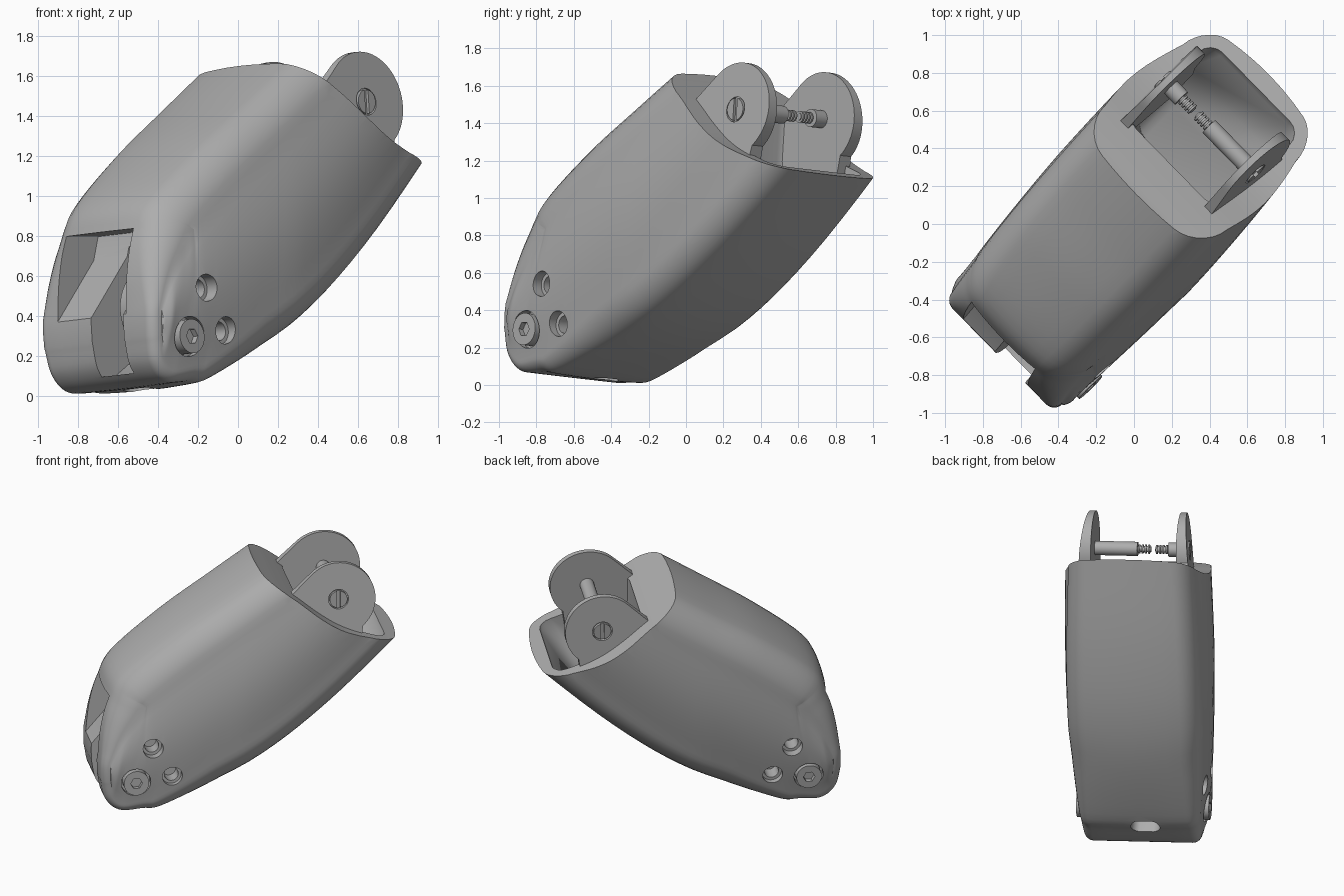
import bpy, bmesh, math
from mathutils import Matrix, Vector

old = bpy.data.objects.get("Cube")
if old:
    bpy.data.objects.remove(old, do_unlink=True)

grey = bpy.data.materials.new("matte_grey")
grey.use_nodes = True
grey.diffuse_color = (0.42, 0.42, 0.42, 1)
grey.node_tree.nodes["Principled BSDF"].inputs["Base Color"].default_value = (0.42, 0.42, 0.42, 1)
parts = []


def finish(name, bm, keep=True):
    bmesh.ops.recalc_face_normals(bm, faces=bm.faces)
    mesh = bpy.data.meshes.new(name)
    bm.to_mesh(mesh)
    bm.free()
    obj = bpy.data.objects.new(name, mesh)
    bpy.context.collection.objects.link(obj)
    mesh.materials.append(grey)
    if keep:
        parts.append(obj)
    else:
        obj.hide_render = True
    return obj


def prism(name, pts, s0, s1, keep=True, bevel=0, lean=0):
    """Side profile (along, up) extruded across the width; lean tilts the outer face."""
    bm = bmesh.new()
    a = [bm.verts.new((u, s0, v)) for u, v in pts]
    b = [bm.verts.new((u, s1 + lean * (v - 1.447), v)) for u, v in pts]
    bm.faces.new(a)
    bm.faces.new(b[::-1])
    for i in range(len(pts)):
        j = (i + 1) % len(pts)
        bm.faces.new((a[i], b[i], b[j], a[j]))
    if bevel:
        rims = [e for e in bm.edges if abs(e.verts[0].co.y - e.verts[1].co.y) < 1e-5]
        bmesh.ops.bevel(bm, geom=rims, offset=bevel, segments=4, profile=0.5, affect='EDGES')
    return finish(name, bm, keep)


def rod(name, u, v, s0, s1, r, keep=True, sides=40):
    pts = [(u + r * math.cos(2 * math.pi * i / sides), v + r * math.sin(2 * math.pi * i / sides))
           for i in range(sides)]
    return prism(name, pts, s0, s1, keep)


def cut(obj, cutter):
    mod = obj.modifiers.new("cut", 'BOOLEAN')
    mod.operation = 'DIFFERENCE'
    mod.solver = 'EXACT'
    mod.object = cutter
    bpy.context.view_layer.objects.active = obj
    bpy.ops.object.modifier_apply(modifier=mod.name)
    bpy.data.objects.remove(cutter, do_unlink=True)


def spline(ctrl, steps=6):
    """Smooth curve through the control points."""
    p = [Vector(c) for c in ctrl]
    p = [2 * p[0] - p[1]] + p + [2 * p[-1] - p[-2]]
    out = []
    for i in range(1, len(p) - 2):
        a, b, c, d = p[i - 1:i + 3]
        for k in range(steps):
            t = k / steps
            out.append(0.5 * (2 * b + (c - a) * t + (2 * a - 5 * b + 4 * c - d) * t * t
                              + (3 * b - a - 3 * c + d) * t ** 3))
    return out + [p[-2]]


def clamp(x):
    return min(1, max(0, x))


# Shell: side profile swept across the width, rolled over into bulging flanks
top = spline([(-1.0, .36), (-.98, .6), (-.93, .8), (-.84, .98),
              (-.5, 1.25), (-.15, 1.48), (.14, 1.67), (.6, 1.97)])
bottom = spline([(-1.0, .27), (-.97, .13), (-.88, .045), (-.72, .035),
                 (-.54, .05), (.03, .295), (.58, .685), (1.3, 1.34)])
n = len(top)
loop = bottom + top[::-1]


def section(i):
    """Points from the middle of the width out to the flank, for one profile point."""
    p = loop[i]
    d = (loop[(i + 1) % (2 * n)] - loop[i - 1]).normalized()
    inward = Vector((-d.y, d.x))
    soft = max(clamp((p.x + .85) / .7), clamp((p.y - .4) / .5))
    r = .06 + (.13 if i >= n else .08) * soft
    half = .462 - .04 * (p.x - .1) ** 2 - .1 * max(0, .3 - p.y)
    spots = [((half - r) * a, 0) for a in (0, .35, .7, 1)]
    spots += [(half - r + r * math.sin(t), r * (1 - math.cos(t)))
              for t in [math.pi / 14 * k for k in range(1, 8)]]
    out = []
    for s, drop in spots:
        q = p + inward * (drop + .05 * soft * (s / half) ** 2)
        out.append(Vector((q.x, s, q.y)))
    return out


bm = bmesh.new()
half_rings = list(zip(*[section(i) for i in range(2 * n)]))
rings = []
for sign, layers in ((-1, half_rings[:0:-1]), (1, half_rings)):
    for layer in layers:
        rings.append([bm.verts.new((c.x, sign * c.y, c.z)) for c in layer])
for a, b in zip(rings, rings[1:]):
    for i in range(2 * n):
        j = (i + 1) % (2 * n)
        bm.faces.new((a[i], a[j], b[j], b[i]))
ROWS = 8
for sign, ring in ((-1, rings[0]), (1, rings[-1])):
    strips = []
    for i in range(n):
        low, high = ring[i], ring[2 * n - 1 - i]
        bulge = sign * min(.037, .09 * (high.co - low.co).length)
        strip = [low]
        for k in range(1, ROWS):
            c = low.co.lerp(high.co, k / ROWS)
            c.y += bulge * math.sin(math.pi * k / ROWS)
            strip.append(bm.verts.new(c))
        strips.append(strip + [high])
    for a, b in zip(strips, strips[1:]):
        for k in range(ROWS):
            bm.faces.new((a[k], b[k], b[k + 1], a[k + 1]))
    # close the two short ends of the flank
    for strip, i, j in ((strips[0], 0, 2 * n - 1), (strips[-1], n - 1, n)):
        bm.faces.new(strip)
shell = finish("shell", bm)

# Scooped rear rim and hollow behind it
rim = spline([(-.1, 1.84), (.1, 1.67), (.24, 1.57), (.36, 1.48), (.5, 1.365),
              (.64, 1.27), (.8, 1.2), (1.05, 1.125), (1.5, 1.03)], 4)
cut(shell, prism("scoop_cutter", [tuple(p) for p in rim] + [(1.5, 2.3), (-.1, 2.3)], -1, 1, False))
cut(shell, prism("hollow_cutter", [(.36, 1.9), (.36, .74), (.58, .83), (.78, .98),
                                   (.95, 1.11), (1.0, 1.2), (1.1, 1.9)], -.345, .345, False, .09))

# Front window with sloping sill, and the channel below it
cut(shell, prism("window_cutter", [(-1.2, .165), (-.72, .7), (-.68, .82), (-1.2, .82)], -.22, .27, False))
cut(shell, prism("channel_cutter", [(-1.2, .08), (-.85, .1), (-.6, .25), (-.6, .75), (-1.2, .75)],
                 -.2, .03, False))

# Drain slot underneath
slot = bmesh.new()
ends = [slot.verts.new((-.66 + .07 * math.sin(a), .04 + math.copysign(.04, math.cos(a)) + .06 * math.cos(a), -.1))
        for a in [math.pi * (i + .5) / 12 for i in range(24)]]
base = slot.faces.new(ends)
up = bmesh.ops.extrude_face_region(slot, geom=[base])
bmesh.ops.translate(slot, vec=(0, 0, .22), verts=[g for g in up["geom"] if isinstance(g, bmesh.types.BMVert)])
cut(shell, finish("slot_cutter", slot, False))

# Stepped screw holes, bolts, lugs and cover screws on both sides
BOLT, PIVOT = (-.77, .26), (.645, 1.447)
for side, label in ((-1, "left"), (1, "right")):
    for u, v in ((-.653, .503), (-.522, .29)):
        cut(shell, rod("bore_cutter", u, v, side * .39, side * .7, .068, False))
        cut(shell, rod("bore_cutter", u, v, side * .28, side * .7, .048, False))
    cut(shell, rod("bolt_cutter", *BOLT, side * .38, side * .7, .1, False))

    bolt = rod("bolt_head_" + label, *BOLT, side * .37, side * .452, .086)
    cut(bolt, rod("hex_cutter", *BOLT, side * .42, side * .6, .04, False, 6))

    arc = [math.radians(a) for a in range(-50, 136, 5)]
    lug_pts = [(PIVOT[0] + .253 * math.cos(a), PIVOT[1] + .253 * math.sin(a)) for a in arc]
    lug = prism("lug_" + label, lug_pts + [(.33, 1.5), (.37, 1.2), (.6, 1.0), (.78, 1.08)],
                side * .29, side * .352, lean=side * -.1)
    cut(lug, rod("recess_cutter", *PIVOT, side * .335, side * .5, .068, False))
    cover = rod("cover_screw_" + label, *PIVOT, side * .31, side * .356, .06)
    u, v = PIVOT
    cut(cover, prism("groove_cutter", [(u - .012, v - .1), (u + .012, v - .1), (u + .012, v + .1),
                                       (u - .012, v + .1)], side * .34, side * .5, False))

# Round hinge tab inside the channel
tab = rod("hinge_tab", -.66, .42, -.21, -.06, .22)
cut(tab, rod("tab_bore_cutter", -.66, .42, -.1, 0, .12, False))

# Cross pin: sleeve, two threaded ends and a cap
rod("pin_sleeve", *PIVOT, -.295, 0, .048)
rod("pin_cap", *PIVOT, .21, .295, .048)
rod("thread_core_left", *PIVOT, -.01, .09, .02)
rod("thread_core_right", *PIVOT, .12, .22, .02)
for start in (.005, .125):
    for k in range(4):
        rod("thread_ridge", *PIVOT, start + k * .022, start + k * .022 + .011, .031, True, 24)

# Place everything in its tilted pose
across = Vector((-.697, .712, -.083)).normalized()
along = Vector((.715, .70, 0))
along = (along - across * along.dot(across)).normalized()
upward = along.cross(across)
pose = Matrix((along, across, upward)).transposed().to_4x4()
pose.translation = across * -.03

bpy.ops.object.select_all(action='DESELECT')
for obj in parts:
    obj.data.transform(pose)
    obj.select_set(True)
bpy.context.view_layer.objects.active = shell
bpy.ops.object.shade_smooth_by_angle(angle=math.radians(32))
